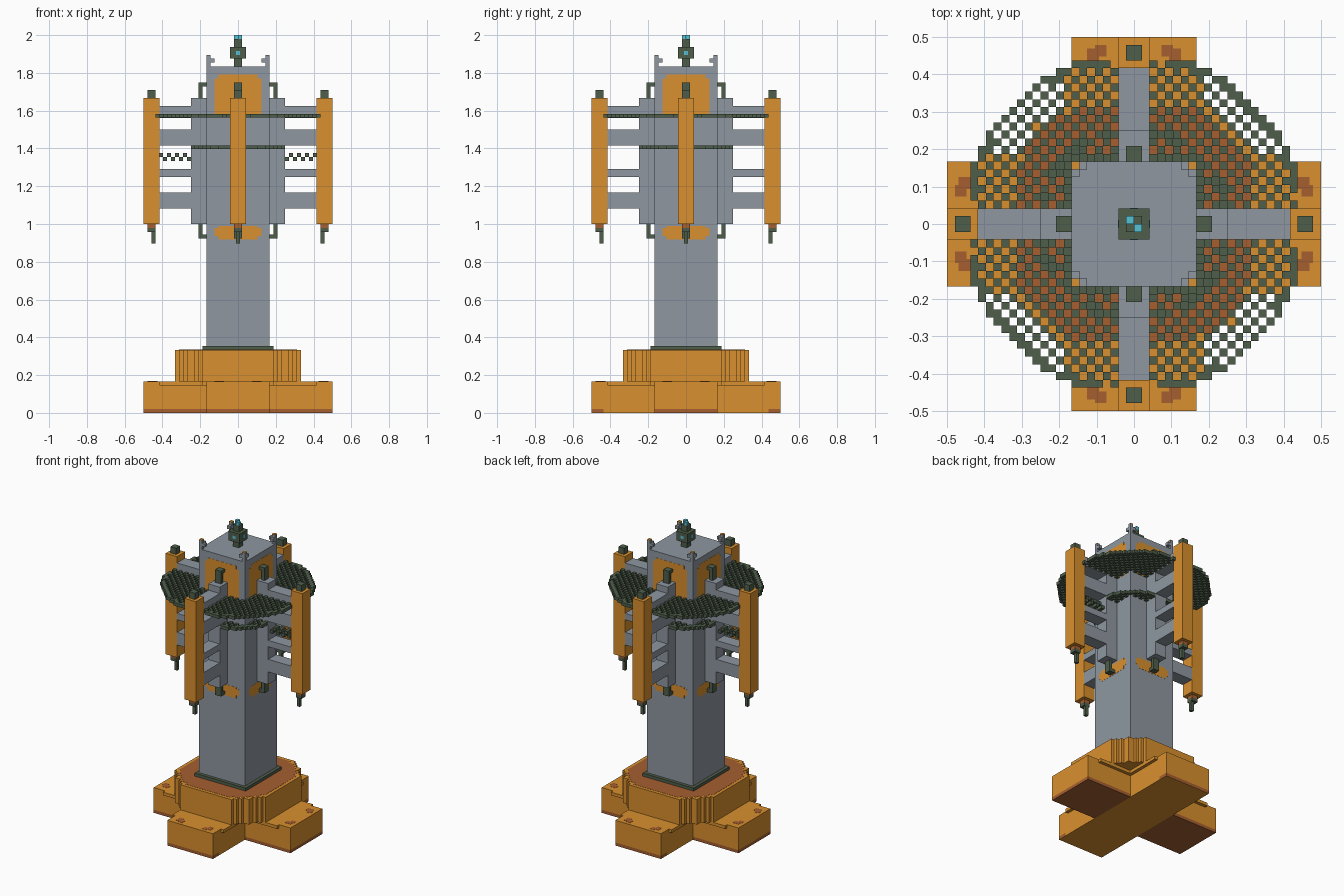
import bpy, bmesh, math
from mathutils import Matrix, Vector

cube = bpy.data.objects.get("Cube")
if cube:
    bpy.data.objects.remove(cube)

V = 1 / 48  # one grid block


def srgb(r, g, b):
    return tuple(((c / 255 + 0.055) / 1.055) ** 2.4 for c in (r, g, b)) + (1,)


def material(name, *rgb):
    m = bpy.data.materials.new(name)
    m.use_nodes = True
    m.diffuse_color = srgb(*rgb)
    m.node_tree.nodes["Principled BSDF"].inputs["Base Color"].default_value = srgb(*rgb)
    return m


GREY = material("grey stone", 142, 151, 161)
ORANGE = material("orange metal", 217, 144, 46)
RUST = material("rust", 166, 95, 48)
GREEN = material("dark green", 79, 95, 75)
CYAN = material("cyan light", 86, 194, 212)


def finish(name, bm, mat):
    bmesh.ops.recalc_face_normals(bm, faces=bm.faces)
    me = bpy.data.meshes.new(name)
    bm.to_mesh(me)
    bm.free()
    me.materials.append(mat)
    ob = bpy.data.objects.new(name, me)
    bpy.context.collection.objects.link(ob)
    return ob


def boxes(name, mat, items, turns=1):
    """Boxes (x0, x1, y0, y1, z0, z1) in blocks, repeated evenly around z."""
    bm = bmesh.new()
    for t in range(turns):
        turn = Matrix.Rotation(t * math.tau / turns, 4, "Z")
        for x0, x1, y0, y1, z0, z1 in items:
            mid = Vector((x0 + x1, y0 + y1, z0 + z1)) * V / 2
            size = Matrix.Diagonal(((x1 - x0) * V, (y1 - y0) * V, (z1 - z0) * V, 1))
            bmesh.ops.create_cube(bm, size=1, matrix=turn @ Matrix.Translation(mid) @ size)
    return finish(name, bm, mat)


def stepped_disc(name, mat, radius, clip, z0, z1):
    """Round slab with stepped edges, flattened on four sides at clip."""
    side = []
    for y in range(-clip, clip):
        w = min(clip, int(math.sqrt(radius ** 2 - (y + 0.5) ** 2) + 0.5))
        side += [(w, y), (w, y + 1)]
    side = list(dict.fromkeys(side))
    outline = side + [(-x, y) for x, y in reversed(side)]
    bm = bmesh.new()
    face = bm.faces.new([bm.verts.new((x * V, y * V, z0 * V)) for x, y in outline])
    ext = bmesh.ops.extrude_face_region(bm, geom=[face])["geom"]
    up = [g for g in ext if isinstance(g, bmesh.types.BMVert)]
    bmesh.ops.translate(bm, verts=up, vec=(0, 0, (z1 - z0) * V))
    return finish(name, bm, mat)


def grating(name, radius, z):
    """Checkered round grating with a solid rim, open over the tower and arms."""
    cells = []
    for i in range(-21, 21):
        for j in range(-21, 21):
            a, b = abs(i + 0.5), abs(j + 0.5)
            if min(a, b) < 2 or max(a, b) < 8 or math.hypot(a, b) > radius:
                continue
            rim = max(math.hypot(a + 1, b), math.hypot(a, b + 1)) > radius
            if rim or (i + j) % 2 == 0:
                cells.append((i, i + 1, j, j + 1, z, z + 1))
    return boxes(name, GREEN, cells)


# Cross-shaped foot: rusty underside on the side arms, rusty lower ends front and back
boxes("foot_long_bar", ORANGE, [(-8, 8, -21, 21, 0, 8)])
boxes("foot_long_bar_ends", ORANGE, [(-8, 8, 21, 24, 1, 8), (-8, 8, 21, 24, 0, 0.1)], 2)
boxes("foot_long_bar_rust", RUST, [(-8, 8, 21, 24, 0.1, 1)], 2)
boxes("foot_side_arms", ORANGE, [(8, 24, -8, 8, 1, 8)], 2)
boxes("foot_side_arm_rust", RUST, [(8, 24, -8, 8, 0, 1)], 2)
boxes("foot_side_ledges", ORANGE, [(8, 20, 8, 9, 7, 8), (8, 20, -9, -8, 7, 8)], 4)
patches = []
for s in (-1, 1):
    for x0, x1, y0, y1 in ((20.5, 21.5, 4.5, 6), (21.5, 22.5, 3.5, 6), (22.5, 23, 3.5, 5)):
        ys = sorted((s * y0, s * y1))
        patches.append((x0, x1, ys[0], ys[1], 8, 8.05))
boxes("foot_rust_patches", RUST, patches, 4)

# Round plinth and collar
stepped_disc("plinth", ORANGE, 17.7, 16, 8, 16)
stepped_disc("plinth_rust_top", RUST, 16.6, 15, 16, 16.05)
boxes("tower_collar", GREEN, [(-9, 9, -9, 9, 16, 17)])

# Tower
boxes("tower", GREY, [(-8, 8, -8, 8, 16, 88)])
boxes("upper_panels", ORANGE, [(8, 8.05, -6, 6, 75, 85), (8, 8.05, -5, 5, 85, 86)], 4)
boxes("lower_panels", ORANGE, [(8, 8.05, -6, 6, 45, 47), (8, 8.05, -5, 5, 44, 45), (8, 8.05, -5, 5, 47, 47.5)], 4)

# Ribs and cross beams
boxes("ribs", GREY, [(8, 12, -2, 2, 48, 80)], 4)
boxes("beams", GREY, [(12, 20, -2, 2, a, b) for a, b in ((52, 56), (60, 62), (68, 72), (75, 78))], 4)
boxes("rib_top_brackets", GREEN, [(8, 10, -1, 1, 83, 84), (9, 10, -1, 1, 80, 83)], 4)
boxes("rib_bottom_brackets", GREEN, [(8, 10, -1, 1, 44.3, 45.3), (9, 10, -1, 1, 45.3, 48)], 4)

# Checkered chains between the beams of the two side arms
boxes("beam_chains", GREEN, [(x, x + 1, -1, 1, 64 + x % 2, 65 + x % 2) for x in range(12, 20)], 2)

# Outer pylons
boxes("pylons", ORANGE, [(20, 24, -2, 2, 48, 80)], 4)
boxes("pylon_caps", GREEN, [(21, 23, -1, 1, 80, 82)], 4)
boxes("pylon_sockets", RUST, [(21, 23, -1, 1, 47, 48)], 4)
boxes("pylon_tips", GREEN, [(21, 23, -1, 1, 46, 47), (21, 22, -0.5, 0.5, 43, 46)], 4)

# Gratings
grating("large_grating", 21.9, 75)
grating("small_grating", 12.6, 67)

# Roof corner posts
boxes("roof_posts", GREY, [(7, 8, 7, 8, 88, 90.8), (6, 7, 7, 8, 89, 90), (7, 8, 6, 7, 89, 90)], 4)
boxes("roof_post_caps", ORANGE, [(7, 8, 7, 8, 90.8, 91)], 4)

# Beacon
boxes("beacon", GREEN, [(-1, 1, -1, 1, 88, 90), (-2, 2, -2, 2, 90, 93), (-1, 1, -1, 1, 93, 95)])
boxes("beacon_lights", CYAN, [(-1, 0, 0, 1, 95, 96), (0, 1, -1, 0, 95, 96)])
boxes("beacon_side_lights", CYAN, [(2, 2.05, -0.5, 0.5, 91, 92)], 4)
